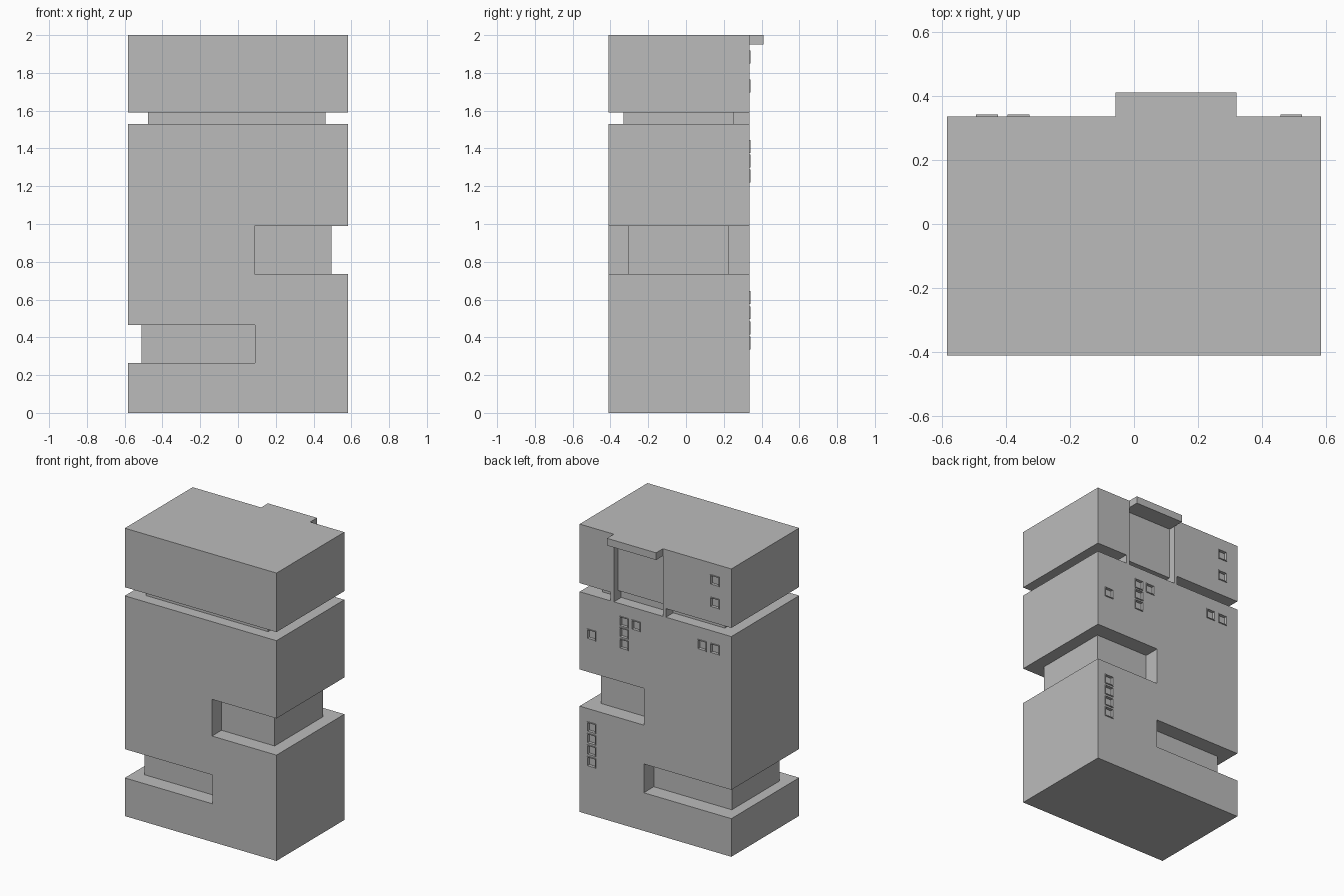
import bpy, bmesh

old = bpy.data.objects.get("Cube")
if old:
    bpy.data.objects.remove(old, do_unlink=True)

GREY = (0.5, 0.5, 0.5, 1)
mat = bpy.data.materials.new("plain grey")
mat.use_nodes = True
mat.diffuse_color = GREY
mat.node_tree.nodes["Principled BSDF"].inputs["Base Color"].default_value = GREY

# Main block limits
X, FRONT, BACK, TOP = 0.583, -0.41, 0.335, 2.0
OUT = 0.8  # cutters reach past the walls


def prism(name, outline, z0, z1):
    """Upright solid with the given plan outline."""
    bm = bmesh.new()
    face = bm.faces.new([bm.verts.new((x, y, z0)) for x, y in outline])
    ext = bmesh.ops.extrude_face_region(bm, geom=[face])["geom"]
    verts = [g for g in ext if isinstance(g, bmesh.types.BMVert)]
    bmesh.ops.translate(bm, verts=verts, vec=(0, 0, z1 - z0))
    bmesh.ops.recalc_face_normals(bm, faces=bm.faces)
    mesh = bpy.data.meshes.new(name)
    bm.to_mesh(mesh)
    bm.free()
    mesh.materials.append(mat)
    ob = bpy.data.objects.new(name, mesh)
    bpy.context.collection.objects.link(ob)
    return ob


def box(name, x0, x1, y0, y1, z0, z1):
    return prism(name, [(x0, y0), (x1, y0), (x1, y1), (x0, y1)], z0, z1)


def cut(target, cutter):
    mod = target.modifiers.new(cutter.name, "BOOLEAN")
    mod.operation = "DIFFERENCE"
    mod.solver = "EXACT"
    mod.object = cutter
    cutter.hide_render = True
    cutter.hide_set(True)
    cutter.display_type = "WIRE"


def corner_notch(name, x_end, x_core, y0, y1, z0, z1):
    """U-shaped cutter wrapping front, one side and back of a core."""
    far = OUT if x_core > 0 else -OUT
    outline = [(x_end, -OUT), (far, -OUT), (far, OUT), (x_end, OUT),
               (x_end, y1), (x_core, y1), (x_core, y0), (x_end, y0)]
    return prism(name, outline, z0, z1)


body = box("tower_body", -X, X, FRONT, BACK, 0, TOP)

# Wrapping terraces
cut(body, corner_notch("left_terrace_cutter", 0.087, 0.495, -0.305, 0.225, 0.735, 0.99))
cut(body, corner_notch("right_terrace_cutter", 0.09, -0.51, -0.3, 0.225, 0.265, 0.465))

# Narrow band below the top storey, stopped by two posts at the back
band = [(-0.08, OUT), (-OUT, OUT), (-OUT, -OUT), (OUT, -OUT), (OUT, OUT), (0.345, OUT),
        (0.345, 0.255), (0.463, 0.255), (0.463, -0.33),
        (-0.477, -0.33), (-0.477, 0.255), (-0.08, 0.255)]
cut(body, prism("band_cutter", band, 1.53, 1.59))

# Rear entrance recess, deeper at the band, with a canopy
cut(body, box("recess_cutter", -0.057, 0.32, 0.287, OUT, 1.53, 1.95))
cut(body, box("recess_base_cutter", -0.057, 0.32, 0.255, OUT, 1.53, 1.59))
box("canopy", -0.057, 0.32, BACK, 0.41, 1.95, TOP)

# Small rear windows: column x and heights
HALF, RIM = 0.034, 0.005
columns = [(-0.458, (1.885, 1.73, 1.41)), (-0.36, (1.41,)), (0.148, (1.41,)),
           (0.24, (1.41, 1.333, 1.255)), (0.49, (1.255, 0.61, 0.53, 0.45, 0.37))]
for x, heights in columns:
    for z in heights:
        h = HALF - RIM
        hole = box("window_cutter", x - h, x + h, BACK - 0.015, OUT, z - h, z + h)
        frame = box("window_frame", x - HALF, x + HALF, BACK - 0.001, BACK + 0.006,
                    z - HALF, z + HALF)
        cut(body, hole)
        cut(frame, hole)
